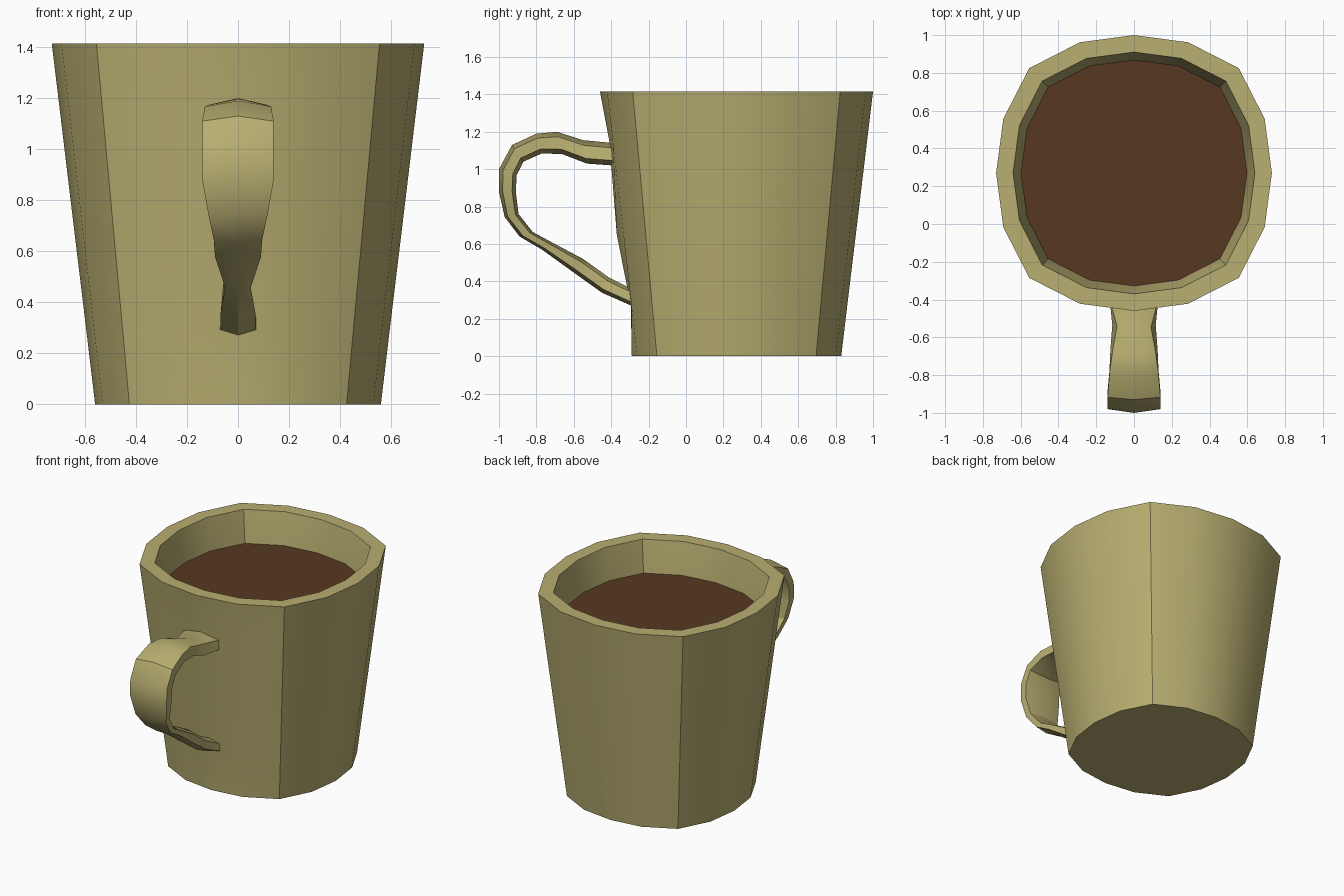
import bpy, bmesh, math
from mathutils import Vector

if "Cube" in bpy.data.objects:
    bpy.data.objects.remove(bpy.data.objects["Cube"])

CY = 0.27  # mug axis in y


def material(name, rgb):
    m = bpy.data.materials.new(name)
    m.diffuse_color = (*rgb, 1)
    m.use_nodes = True
    m.node_tree.nodes["Principled BSDF"].inputs["Base Color"].default_value = m.diffuse_color
    return m


def finish(name, bm, mat, angle=30):
    bmesh.ops.recalc_face_normals(bm, faces=bm.faces)
    me = bpy.data.meshes.new(name)
    bm.to_mesh(me)
    bm.free()
    ob = bpy.data.objects.new(name, me)
    bpy.context.collection.objects.link(ob)
    me.materials.append(mat)
    bpy.ops.object.select_all(action='DESELECT')
    ob.select_set(True)
    bpy.context.view_layer.objects.active = ob
    bpy.ops.object.shade_smooth_by_angle(angle=math.radians(angle))
    return ob


def ring(bm, r, z, front=None):
    """16-sided rounded-square ring; 'front' overrides y of the handle column."""
    vs = []
    for i in range(16):
        k = (1.0, 1.026, 1.075, 1.026)[i % 4]
        a = math.tau * i / 16
        y = CY + r * k * math.sin(a)
        if i == 12 and front is not None:
            y = front
        vs.append(bm.verts.new((r * k * math.cos(a), y, z)))
    return vs


def skin(bm, loops, caps=(True, True)):
    for a, b in zip(loops, loops[1:]):
        n = len(a)
        for i in range(n):
            j = (i + 1) % n
            bm.faces.new((a[i], a[j], b[j], b[i]))
    for use, loop in zip(caps, (loops[0], loops[-1])):
        if use:
            bm.faces.new(loop)


clay = material("olive_glaze", (0.48, 0.425, 0.165))
brown = material("coffee_brown", (0.095, 0.04, 0.015))

# Cup: outer wall, rim and inner wall down to the inside floor
profile = [(0.56, 0, None), (0.592, 0.27, -0.295), (0.638, 0.65, -0.37),
           (0.698, 1.15, -0.41), (0.73, 1.415, None),
           (0.64, 1.415, None), (0.598, 1.2, None), (0.48, 0.1, None)]
bm = bmesh.new()
skin(bm, [ring(bm, *p) for p in profile])
finish("cup", bm, clay)

# Coffee surface
bm = bmesh.new()
bm.faces.new(ring(bm, 0.598, 1.2))
finish("coffee", bm, brown)

# Handle: outer (y, z), inner (y, z), half width outside, half width inside
stations = [
    (-0.39, 1.14, -0.39, 1.02, 0.13, 0.13),
    (-0.55, 1.155, -0.53, 1.03, 0.09, 0.115),
    (-0.69, 1.20, -0.66, 1.08, 0.115, 0.125),
    (-0.80, 1.19, -0.77, 1.085, 0.13, 0.13),
    (-0.93, 1.13, -0.87, 1.04, 0.14, 0.14),
    (-1.00, 1.00, -0.905, 0.97, 0.14, 0.14),
    (-1.00, 0.88, -0.91, 0.88, 0.14, 0.14),
    (-0.97, 0.745, -0.895, 0.76, 0.117, 0.115),
    (-0.89, 0.64, -0.82, 0.665, 0.095, 0.095),
    (-0.77, 0.57, -0.71, 0.605, 0.09, 0.085),
    (-0.59, 0.44, -0.55, 0.52, 0.05, 0.055),
    (-0.45, 0.34, -0.41, 0.42, 0.068, 0.045),
    (-0.28, 0.265, -0.28, 0.355, 0.07, 0.07),
]
bm = bmesh.new()
loops = []
for oy, oz, iy, iz, wo, wi in stations:
    o, n = Vector((0, oy, oz)), Vector((0, iy, iz))
    a, b = o.lerp(n, 0.22), o.lerp(n, 0.78)
    wx, vx = Vector((wo, 0, 0)), Vector((wi, 0, 0))
    loops.append([bm.verts.new(p) for p in (o, a + wx, b + vx, n, b - vx, a - wx)])
skin(bm, loops)
finish("handle", bm, clay)
